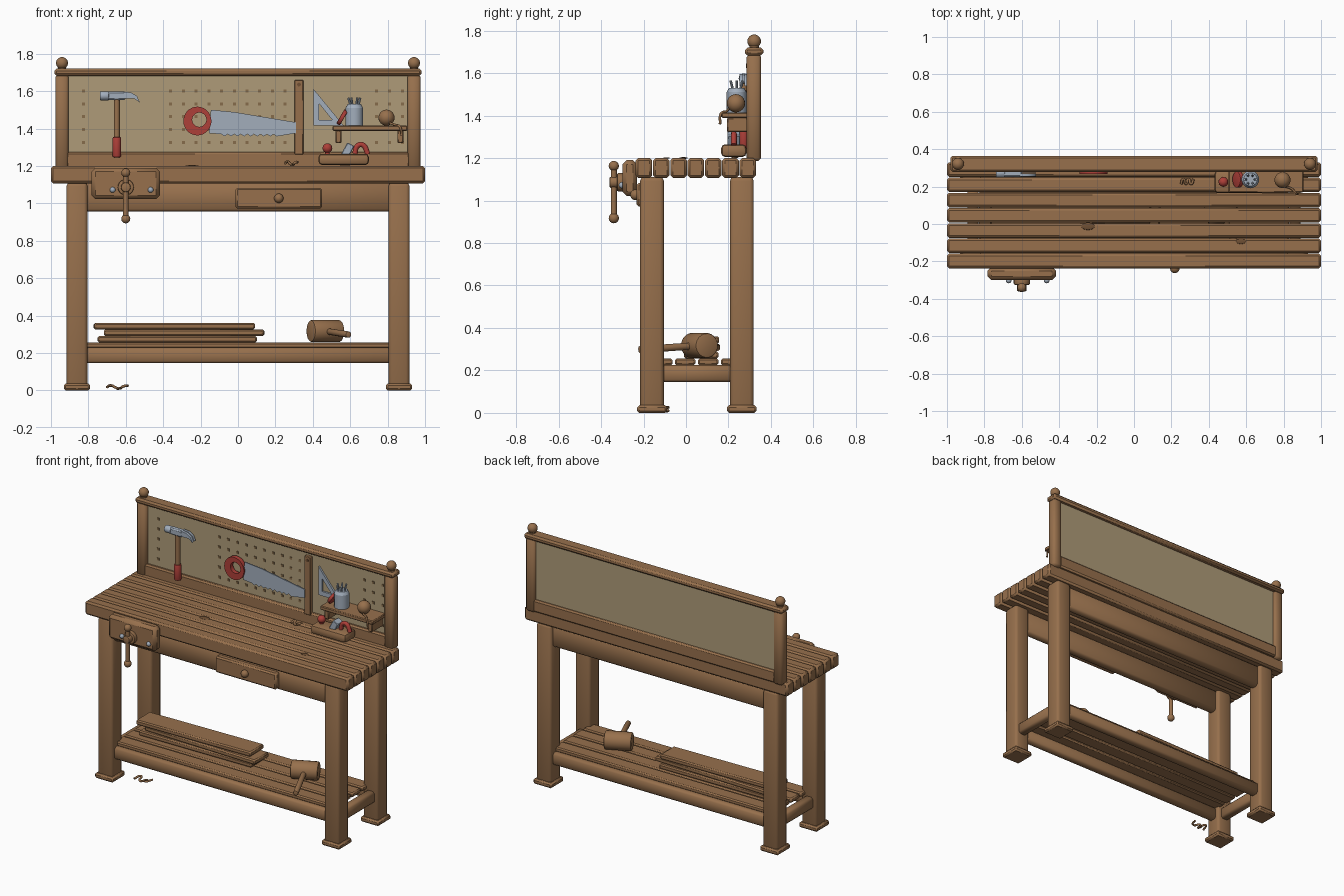
import bpy, bmesh, math
from mathutils import Vector, Matrix

if "Cube" in bpy.data.objects:
    bpy.data.objects.remove(bpy.data.objects["Cube"], do_unlink=True)


def material(name, r, g, b):
    m = bpy.data.materials.new(name)
    m.use_nodes = True
    m.diffuse_color = (r, g, b, 1)
    m.node_tree.nodes["Principled BSDF"].inputs["Base Color"].default_value = (r, g, b, 1)
    return m


WOOD = material("brown wood", 0.31, 0.162, 0.073)
DARK = material("dark wood", 0.16, 0.08, 0.035)
BOARD = material("tan board", 0.43, 0.33, 0.19)
HOLE = material("peg hole brown", 0.24, 0.15, 0.07)
METAL = material("blue grey metal", 0.36, 0.42, 0.50)
RED = material("red paint", 0.42, 0.05, 0.04)


def finish(name, bm, mat, soft=False):
    """Turn a bmesh into an object; soft blends every edge."""
    bmesh.ops.recalc_face_normals(bm, faces=bm.faces)
    me = bpy.data.meshes.new(name)
    bm.to_mesh(me)
    bm.free()
    ob = bpy.data.objects.new(name, me)
    bpy.context.collection.objects.link(ob)
    me.materials.append(mat)
    bpy.ops.object.select_all(action='DESELECT')
    ob.select_set(True)
    bpy.context.view_layer.objects.active = ob
    if soft:
        bpy.ops.object.shade_smooth()
    else:
        bpy.ops.object.shade_smooth_by_angle(angle=math.radians(40))
    return ob


def box(name, xs, ys, zs, mat=WOOD, bevel=0.008, soft=False, segments=1, turn=0, tilt=0):
    """Bevelled box between the given ranges, turned about z and tilted about y."""
    bm = bmesh.new()
    bmesh.ops.create_cube(bm, size=1)
    size = [b - a for a, b in (xs, ys, zs)]
    bmesh.ops.scale(bm, vec=size, verts=bm.verts)
    if bevel:
        bmesh.ops.bevel(bm, geom=bm.edges[:], offset=bevel, segments=segments,
                        profile=0.5, affect='EDGES', clamp_overlap=True)
    centre = Vector([(a + b) / 2 for a, b in (xs, ys, zs)])
    bm.transform(Matrix.Translation(centre) @ Matrix.Rotation(turn, 4, 'Z') @ Matrix.Rotation(tilt, 4, 'Y'))
    return finish(name, bm, mat, soft)


def rod(name, a, b, r, mat=WOOD, r2=None, sides=20, bevel=0):
    """Cylinder or cone between two points."""
    a, b = Vector(a), Vector(b)
    bm = bmesh.new()
    bmesh.ops.create_cone(bm, cap_ends=True, segments=sides, radius1=r,
                          radius2=r if r2 is None else r2, depth=(b - a).length)
    if bevel:
        rims = [e for e in bm.edges if abs(e.verts[0].co.z - e.verts[1].co.z) < 1e-5]
        bmesh.ops.bevel(bm, geom=rims, offset=bevel, segments=2, profile=0.5, affect='EDGES')
    turn = Vector((0, 0, 1)).rotation_difference(b - a).to_matrix().to_4x4()
    bm.transform(Matrix.Translation((a + b) / 2) @ turn)
    return finish(name, bm, mat)


def ball(name, c, r, mat=WOOD, scale=(1, 1, 1)):
    bm = bmesh.new()
    bmesh.ops.create_uvsphere(bm, u_segments=20, v_segments=12, radius=r)
    bm.transform(Matrix.Translation(c) @ Matrix.Diagonal((*scale, 1)))
    return finish(name, bm, mat, True)


def plate(name, outline, ys, mat, hole=None):
    """Upright plate from an xz outline, with an optional hole of equal point count."""
    bm = bmesh.new()
    n = len(outline)
    loops = [[bm.verts.new((x, y, z)) for x, z in pts]
             for pts in (outline, hole) if pts for y in ys]
    pairs = [(0, 1)] if not hole else [(0, 1), (1, 3), (3, 2), (2, 0)]
    for p, q in pairs:
        for i in range(n):
            j = (i + 1) % n
            bm.faces.new((loops[p][i], loops[p][j], loops[q][j], loops[q][i]))
    if not hole:
        bm.faces.new(loops[0])
        bm.faces.new(loops[1])
    return finish(name, bm, mat)


def cord(name, points, r, mat=WOOD):
    """Smooth round strand through the points."""
    cu = bpy.data.curves.new(name, 'CURVE')
    cu.dimensions = '3D'
    cu.bevel_depth, cu.bevel_resolution, cu.resolution_u = r, 2, 6
    cu.use_fill_caps = True
    sp = cu.splines.new('BEZIER')
    sp.bezier_points.add(len(points) - 1)
    for bp, co in zip(sp.bezier_points, points):
        bp.co = co
        bp.handle_left_type = bp.handle_right_type = 'AUTO'
    cu.materials.append(mat)
    ob = bpy.data.objects.new(name, cu)
    bpy.context.collection.objects.link(ob)
    return ob


def ellipse(cx, cz, rx, rz, n=28):
    return [(cx + rx * math.cos(i * math.tau / n), cz + rz * math.sin(i * math.tau / n)) for i in range(n)]


# Tabletop planks
for i in range(7):
    y = -0.237 + i * 0.0815
    box("top_plank", (-1, 1), (y, y + 0.078), (1.107, 1.2), bevel=0.012)
for x, y, r in ((-0.246, -0.012, 0.036), (0.572, -0.092, 0.027)):
    ball("wood_knot", (x, y, 1.2), r, DARK, (1, 0.55, 0.12))

# Legs, feet, aprons and lower frame
for y in (-0.16, 0.263):
    for x in (-0.861, 0.861):
        box("leg", (x - 0.056, x + 0.056), (y - 0.056, y + 0.056), (0.02, 1.11), bevel=0.018, soft=True, segments=2)
        box("foot", (x - 0.07, x + 0.07), (y - 0.07, y + 0.07), (0, 0.036), bevel=0.01)
    box("apron", (-0.83, 0.83), (y - 0.03, y + 0.03), (0.957, 1.11), bevel=0.012, soft=True)
    box("long_rail", (-0.83, 0.83), (y - 0.03, y + 0.03), (0.145, 0.228), bevel=0.012, soft=True)
for x in (-0.861, 0.861):
    box("side_rail", (x - 0.03, x + 0.03), (-0.13, 0.23), (0.145, 0.225), bevel=0.012, soft=True)
for y in (-0.112, -0.004, 0.104, 0.212):
    box("shelf_slat", (-0.83, 0.83), (y - 0.048, y + 0.048), (0.224, 0.256))

# Stacked boards
for x0, x1, z, turn in ((-0.75, 0.1, 0.256, 0.01), (-0.715, 0.14, 0.291, -0.03), (-0.77, 0.09, 0.326, 0.02)):
    box("loose_board", (x0, x1), (-0.005, 0.148), (z, z + 0.034), turn=turn)

# Mallet
c, axis = Vector((0.467, 0.063, 0.317)), Vector((0.08, 0.037, 0))
rod("mallet_head", c - axis, c + axis, 0.06, bevel=0.012)
rod("mallet_handle", c, (0.592, -0.22, 0.298), 0.017, bevel=0.005)

# Drawer
box("drawer_front", (-0.013, 0.45), (-0.232, -0.185), (0.972, 1.083), bevel=0.01)
ball("drawer_knob", (0.218, -0.238, 1.027), 0.025)

# Vise
box("vise_jaw", (-0.783, -0.418), (-0.3, -0.23), (1.022, 1.19), bevel=0.02)
rod("vise_hub", (-0.6, -0.29, 1.086), (-0.6, -0.325, 1.086), 0.043, bevel=0.006)
rod("vise_screw", (-0.6, -0.3, 1.086), (-0.6, -0.36, 1.086), 0.026, bevel=0.006)
rod("vise_handle", (-0.6, -0.34, 0.92), (-0.6, -0.34, 1.165), 0.014)
for z in (0.917, 1.163):
    ball("vise_handle_end", (-0.6, -0.34, z), 0.024)
for x in (-0.67, -0.467):
    ball("vise_bolt", (x, -0.302, 1.072), 0.015, METAL)

# Back frame and pegboard
for x in (-0.941, 0.941):
    box("back_post", (x - 0.036, x + 0.036), (0.286, 0.354), (1.185, 1.69), bevel=0.014, soft=True)
    ball("post_finial", (x, 0.321, 1.75), 0.032)
    rod("finial_base", (x, 0.321, 1.71), (x, 0.321, 1.727), 0.022)
box("top_rail", (-0.982, 0.982), (0.278, 0.364), (1.682, 1.72), bevel=0.012)
box("bottom_rail", (-0.92, 0.92), (0.292, 0.35), (1.19, 1.274), bevel=0.01)
box("pegboard", (-0.92, 0.92), (0.314, 0.334), (1.26, 1.69), BOARD, bevel=0)
for x in [-0.825] + [-0.36 + 0.068 * i for i in range(10)] + [0.74, 0.81, 0.88]:
    for row in range(5):
        z = 1.325 + 0.069 * row
        box("peg_hole", (x - 0.008, x + 0.008), (0.31, 0.315), (z - 0.008, z + 0.008), HOLE, bevel=0)

# Hammer
rod("hammer_handle", (-0.648, 0.272, 1.3), (-0.648, 0.272, 1.57), 0.016)
rod("hammer_grip", (-0.648, 0.272, 1.246), (-0.648, 0.272, 1.355), 0.023, RED, bevel=0.008)
rod("hammer_poll", (-0.738, 0.272, 1.575), (-0.69, 0.272, 1.575), 0.024, METAL, bevel=0.004)
box("hammer_eye", (-0.7, -0.6), (0.252, 0.292), (1.552, 1.597), METAL)
claw = [(-0.61, 1.597), (-0.57, 1.592), (-0.54, 1.573), (-0.525, 1.54), (-0.555, 1.56), (-0.61, 1.56)]
for y in (0.253, 0.276):
    plate("hammer_claw", claw, (y, y + 0.016), METAL)

# Saw
plate("saw_handle", ellipse(-0.217, 1.44, 0.075, 0.077), (0.267, 0.297), RED, ellipse(-0.207, 1.447, 0.038, 0.038))
teeth = [(-0.09 + 0.0175 * i, 1.358 if i % 2 else 1.37) for i in range(18)]
blade = [(0.31, 1.375), (0.31, 1.433), (-0.02, 1.488), (-0.145, 1.5), (-0.155, 1.375)]
plate("saw_blade", teeth + blade, (0.278, 0.286), METAL)

# Wooden rule and set square
box("wooden_rule", (0.302, 0.35), (0.285, 0.312), (1.26, 1.66), bevel=0.004)
rod("rule_hole", (0.326, 0.282, 1.635), (0.326, 0.286, 1.635), 0.01, DARK)
plate("set_square", [(0.405, 1.61), (0.405, 1.415), (0.565, 1.415)], (0.295, 0.308), METAL,
      [(0.432, 1.535), (0.432, 1.445), (0.505, 1.445)])

# Small shelf
box("small_shelf", (0.505, 0.905), (0.168, 0.315), (1.388, 1.415), bevel=0.005)
for x in (0.537, 0.868):
    box("shelf_bracket", (x - 0.016, x + 0.016), (0.192, 0.315), (1.322, 1.39), bevel=0.005)

# Tin of nails, tape roll and twine
rod("tin_body", (0.622, 0.238, 1.415), (0.622, 0.238, 1.51), 0.047, METAL)
rod("tin_shoulder", (0.622, 0.238, 1.51), (0.622, 0.238, 1.53), 0.047, METAL, r2=0.036)
for i in range(6):
    dx, dy = math.cos(i * math.tau / 6), math.sin(i * math.tau / 6)
    rod("nail", (0.622 + 0.015 * dx, 0.238 + 0.015 * dy, 1.5),
        (0.622 + 0.032 * dx, 0.238 + 0.032 * dy, 1.565), 0.006, METAL, sides=8)
rod("tape_roll", (0.547, 0.238, 1.465), (0.566, 0.238, 1.454), 0.044, RED, bevel=0.004)
ball("twine_ball", (0.794, 0.235, 1.458), 0.043)
cord("twine_end", [(0.81, 0.2, 1.43), (0.84, 0.19, 1.42), (0.865, 0.165, 1.41), (0.875, 0.16, 1.36)], 0.006)

# Hand plane
box("plane_body", (0.43, 0.7), (0.165, 0.285), (1.205, 1.265), bevel=0.02, segments=2)
rod("plane_knob_stem", (0.478, 0.225, 1.26), (0.478, 0.225, 1.29), 0.012, RED)
ball("plane_knob", (0.478, 0.225, 1.295), 0.026, RED)
box("plane_iron", (0.566, 0.608), (0.195, 0.255), (1.25, 1.32), METAL, bevel=0.004, tilt=0.5)
cord("plane_handle", [(0.625, 0.225, 1.265), (0.637, 0.225, 1.305), (0.665, 0.225, 1.313), (0.695, 0.225, 1.262)],
     0.014, RED)

# Curled shavings
for x, y, z in ((-0.645, -0.11, 0.018), (0.285, 0.225, 1.214)):
    s = 1 if z < 1 else 0.6
    cord("wood_shaving", [(x + s * 0.022 * (i - 2.5), y + s * (0.026 if i % 2 else -0.018),
                           z + 0.008 * math.sin(i * 1.7)) for i in range(6)], 0.007)
